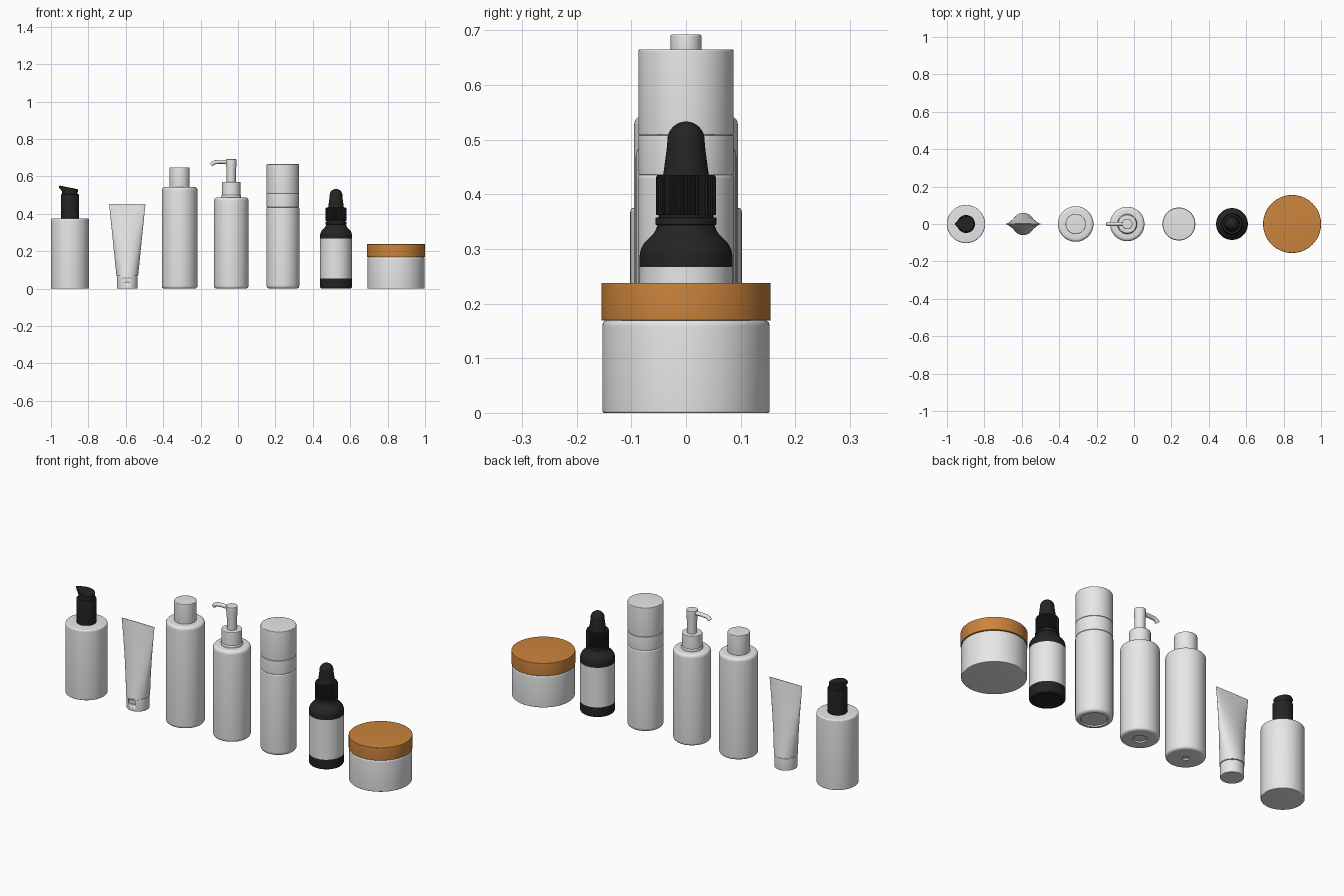
import bpy
import bmesh
from math import sin, cos, pi, radians
from mathutils import Vector

if "Cube" in bpy.data.objects:
    bpy.data.objects.remove(bpy.data.objects["Cube"], do_unlink=True)


def material(name, rgb):
    m = bpy.data.materials.new(name)
    m.use_nodes = True
    m.diffuse_color = (*rgb, 1)
    node = next(n for n in m.node_tree.nodes if n.type == 'BSDF_PRINCIPLED')
    node.inputs["Base Color"].default_value = (*rgb, 1)
    node.inputs["Roughness"].default_value = 0.5
    return m


WHITE = material("matte white", (0.8, 0.8, 0.8))
BLACK = material("black plastic", (0.018, 0.018, 0.018))
AMBER = material("warm wood", (0.6, 0.23, 0.045))


def activate(ob):
    bpy.ops.object.select_all(action='DESELECT')
    ob.select_set(True)
    bpy.context.view_layer.objects.active = ob


def finish(name, bm, mat, x=0):
    bmesh.ops.recalc_face_normals(bm, faces=bm.faces)
    mesh = bpy.data.meshes.new(name)
    bm.to_mesh(mesh)
    bm.free()
    ob = bpy.data.objects.new(name, mesh)
    ob.location.x = x
    mesh.materials.append(mat)
    bpy.context.collection.objects.link(ob)
    activate(ob)
    bpy.ops.object.shade_smooth_by_angle(angle=radians(32))
    return ob


def fillet(points, steps=5):
    """Round profile corners given as (radius, height, rounding)."""
    out = []
    for i, p in enumerate(points):
        c = Vector(p[:2])
        if len(p) == 2:
            out.append(c)
            continue
        a = c + (Vector(points[i - 1][:2]) - c).normalized() * p[2]
        b = c + (Vector(points[i + 1][:2]) - c).normalized() * p[2]
        for k in range(steps + 1):
            t = k / steps
            out.append(a * (1 - t) ** 2 + c * 2 * t * (1 - t) + b * t * t)
    return out


def loft(rings):
    """Skin closed rings of points and cap both ends."""
    bm = bmesh.new()
    rows = [[bm.verts.new(p) for p in ring] for ring in rings]
    n = len(rows[0])
    for a, b in zip(rows, rows[1:]):
        for i in range(n):
            j = (i + 1) % n
            bm.faces.new((a[i], a[j], b[j], b[i]))
    bm.faces.new(rows[0][::-1])
    bm.faces.new(rows[-1])
    return bm


def lathe(name, points, mat, x, segs=64, rib=0):
    """Turn a profile about z; rib shrinks pairs of columns into grooves."""
    rings = []
    for r, z in fillet(points):
        ring = []
        for i in range(segs):
            a = 2 * pi * i / segs
            rr = max(r, 0.0005) - (rib if i % 4 > 1 else 0)
            ring.append((rr * cos(a), rr * sin(a), z))
        rings.append(ring)
    return finish(name, loft(rings), mat, x)


def can(name, r, z0, z1, mat, x, low=0.004, high=0.004):
    return lathe(name, [(0, z0), (r, z0, low), (r, z1, high), (0, z1)], mat, x)


def bottle(name, r, top, low, high, x, dimple):
    """Bottle body with a shallow hollow in its base."""
    return lathe(name, [(0, 0.006), (dimple, 0.006), (dimple + 0.004, 0),
                        (r, 0, low), (r, top, high), (0, top)], WHITE, x)


# Serum bottle with black pump
X = -0.898
can("serum_bottle_body", 0.102, 0, 0.375, WHITE, X, 0.004, 0.008)
can("serum_pump_collar", 0.048, 0.374, 0.505, BLACK, X)


def pump_ring(r, tip, z, slope):
    ring = []
    for i in range(48):
        a = 2 * pi * i / 48
        px, py = r * cos(a), r * sin(a)
        pull = max(0, -cos(a)) ** 3
        px -= (tip - r) * pull
        py *= 1 - 0.45 * pull
        ring.append((px, py, z - slope * px))
    return ring


finish("serum_pump_head", loft([
    pump_ring(0.041, 0.041, 0.5, 0), pump_ring(0.041, 0.043, 0.518, 0.06),
    pump_ring(0.042, 0.058, 0.53, 0.15), pump_ring(0.042, 0.06, 0.537, 0.2),
    pump_ring(0.038, 0.055, 0.54, 0.2)]), BLACK, X)

# Squeeze tube: round at the cap, flattened to a crimp at the top
X = -0.592
rings = []
for k in range(13):
    t = k / 12
    w, d = 0.058 + 0.039 * t, 0.058 * (1 - t) + 0.0015
    rings.append([(w * cos(i * pi / 32), d * sin(i * pi / 32), 0.068 + 0.385 * t)
                  for i in range(64)])
finish("tube_body", loft(rings), WHITE, X)
can("tube_neck", 0.053, 0.055, 0.07, WHITE, X, 0.001, 0.001)
cap = can("tube_cap", 0.056, 0, 0.065, WHITE, X, 0.004, 0.002)

# Thumb notch cut in the front of the cap
bm = bmesh.new()
bmesh.ops.create_cube(bm, size=1)
bmesh.ops.scale(bm, vec=(0.044, 0.03, 0.022), verts=bm.verts)
bmesh.ops.translate(bm, vec=(0, -0.06, 0.046), verts=bm.verts)
cutter = finish("notch_cutter", bm, WHITE, X)
cutter.hide_render = True
mod = cap.modifiers.new("notch", 'BOOLEAN')
mod.operation = 'DIFFERENCE'
mod.object = cutter
activate(cap)
while cap.modifiers[0] != mod:
    bpy.ops.object.modifier_apply(modifier=cap.modifiers[0].name)
bpy.ops.object.modifier_apply(modifier=mod.name)
bpy.data.objects.remove(cutter, do_unlink=True)

# Tall toner bottle
X = -0.312
bottle("toner_bottle_body", 0.095, 0.543, 0.016, 0.018, X, 0.014)
can("toner_cap", 0.054, 0.54, 0.648, WHITE, X)

# Lotion bottle with pump
X = -0.036
bottle("lotion_bottle_body", 0.092, 0.488, 0.016, 0.02, X, 0.03)
lathe("lotion_pump_collar", [(0, 0.485), (0.053, 0.485), (0.053, 0.498, 0.003),
                             (0.05, 0.5), (0.05, 0.57, 0.004), (0, 0.57)], WHITE, X)
lathe("lotion_pump_head", [(0, 0.56), (0.024, 0.56), (0.025, 0.63), (0.028, 0.665),
                           (0.028, 0.692, 0.003), (0, 0.692)], WHITE, X)
curve = bpy.data.curves.new("lotion_spout", 'CURVE')
curve.dimensions = '3D'
curve.bevel_depth = 0.0105
curve.bevel_resolution = 4
curve.use_fill_caps = True
path = [(-0.01, 0.677), (-0.06, 0.678), (-0.085, 0.676), (-0.099, 0.67), (-0.107, 0.661)]
spline = curve.splines.new('POLY')
spline.points.add(len(path) - 1)
for point, (px, pz) in zip(spline.points, path):
    point.co = (px, 0, pz, 1)
spout = bpy.data.objects.new("lotion_spout", curve)
spout.location.x = X
curve.materials.append(WHITE)
bpy.context.collection.objects.link(spout)
activate(spout)
bpy.ops.object.convert(target='MESH')
bpy.ops.object.shade_smooth_by_angle(angle=radians(40))

# Mist bottle with tall overcap
X = 0.24
bottle("mist_bottle_body", 0.088, 0.436, 0.02, 0.008, X, 0.06)
can("mist_band", 0.087, 0.435, 0.508, WHITE, X, 0.003, 0.002)
can("mist_cap", 0.087, 0.509, 0.665, WHITE, X, 0.002, 0.004)

# Dropper bottle, with the label coloured by height
X = 0.524
body = lathe("dropper_bottle_body", [
    (0, 0.004), (0.06, 0.004), (0.065, 0), (0.085, 0, 0.012), (0.085, 0.055),
    (0.085, 0.267), (0.085, 0.304, 0.02), (0.056, 0.33, 0.012),
    (0.052, 0.345), (0, 0.345)], BLACK, X)
body.data.materials.append(WHITE)
for face in body.data.polygons:
    face.material_index = int(0.056 < face.center.z < 0.266)
can("dropper_neck_ring", 0.056, 0.344, 0.357, BLACK, X, 0.002, 0.002)
can("dropper_neck", 0.05, 0.355, 0.365, BLACK, X, 0.001, 0.001)
lathe("dropper_ribbed_collar", [(0, 0.362), (0.055, 0.362), (0.055, 0.43),
                                (0.053, 0.435), (0, 0.435)], BLACK, X, 192, 0.002)
dome = [(0.034 * cos(a * pi / 16), 0.499 + 0.034 * sin(a * pi / 16)) for a in range(9)]
lathe("dropper_bulb", [(0, 0.433), (0.042, 0.433), (0.039, 0.455), (0.035, 0.485)] + dome,
      BLACK, X)

# Cream jar with wooden lid
X = 0.845
can("jar_body", 0.153, 0, 0.17, WHITE, X, 0.004, 0.012)
can("jar_lid", 0.155, 0.169, 0.238, AMBER, X, 0.002, 0.003)
